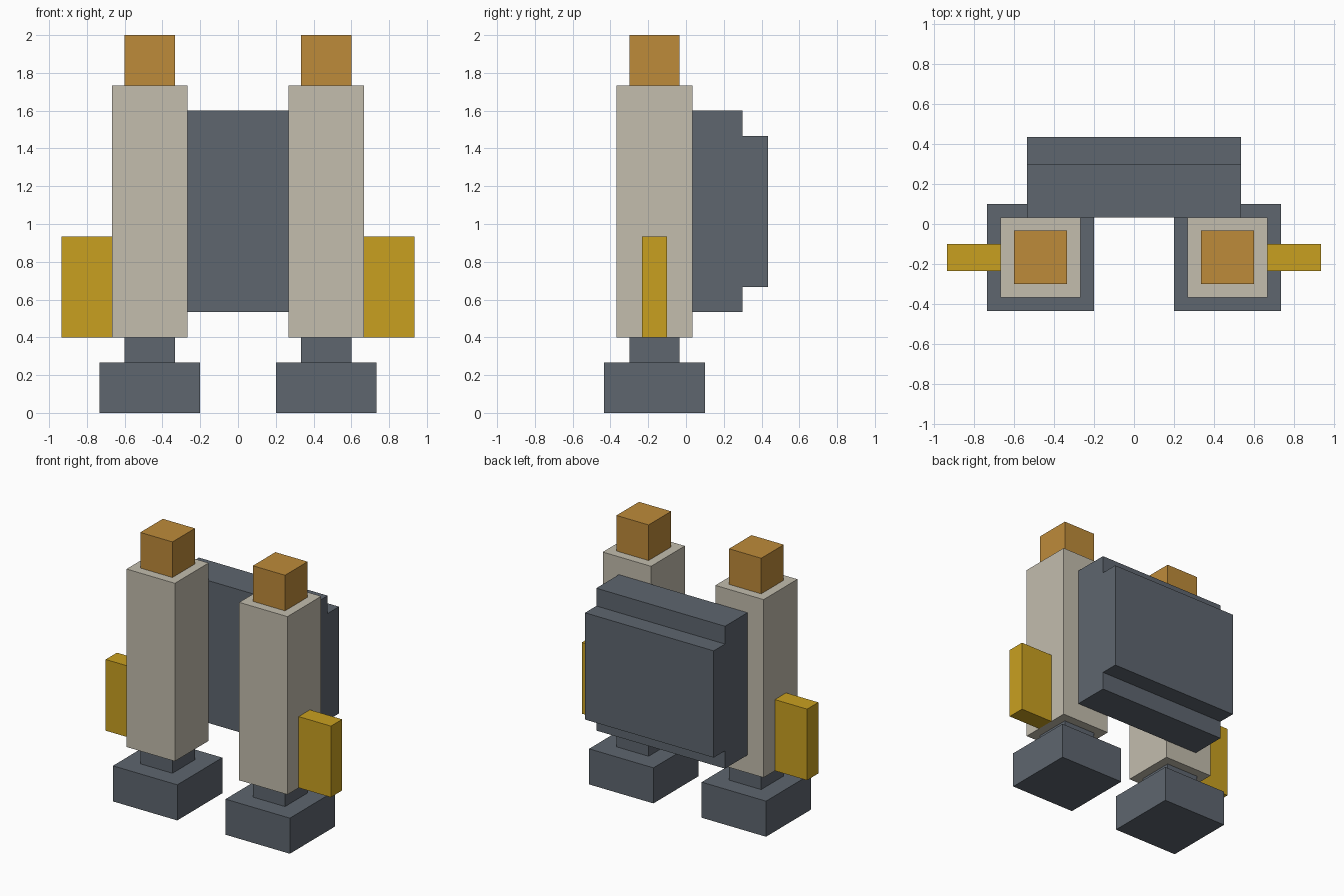
import bpy
import bmesh

if "Cube" in bpy.data.objects:
    bpy.data.objects.remove(bpy.data.objects["Cube"])

U = 1 / 15  # the model sits on a grid of fifteenths


def linear(c):
    c /= 255
    return c / 12.92 if c <= 0.04045 else ((c + 0.055) / 1.055) ** 2.4


def material(name, r, g, b):
    m = bpy.data.materials.new(name)
    m.diffuse_color = (linear(r), linear(g), linear(b), 1)
    m.use_nodes = True
    m.node_tree.nodes["Principled BSDF"].inputs["Base Color"].default_value = m.diffuse_color
    return m


slate = material("slate grey", 94, 102, 111)
stone = material("pale stone", 195, 189, 174)
copper = material("copper orange", 190, 139, 58)
mustard = material("mustard yellow", 201, 160, 32)


def box(name, mat, x, y, z):
    """Box from (min, max) spans given in grid units."""
    bm = bmesh.new()
    bmesh.ops.create_cube(bm, size=1)
    for v in bm.verts:
        v.co = [(s[0] if c < 0 else s[1]) * U for c, s in zip(v.co, (x, y, z))]
    mesh = bpy.data.meshes.new(name)
    bm.to_mesh(mesh)
    bm.free()
    mesh.materials.append(mat)
    obj = bpy.data.objects.new(name, mesh)
    bpy.context.collection.objects.link(obj)
    return obj


def pair(side, s):
    """One booster column with its nozzle, foot, cap and outer fin."""
    def span(a, b):
        return tuple(sorted((a * s, b * s)))
    box(side + "_foot", slate, span(3, 11), (-6.5, 1.5), (0, 4))
    box(side + "_neck", slate, span(5, 9), (-4.5, -0.5), (4, 6))
    box(side + "_column", stone, span(4, 10), (-5.5, 0.5), (6, 26))
    box(side + "_cap", copper, span(5, 9), (-4.5, -0.5), (26, 30))
    box(side + "_fin", mustard, span(10, 14), (-3.5, -1.5), (6, 14))


pair("left", -1)
pair("right", 1)

# Pack joining the columns, with a shorter plate on its back
box("pack", slate, (-8, 8), (0.5, 4.5), (8, 24))
box("back_plate", slate, (-8, 8), (4.5, 6.5), (10, 22))
